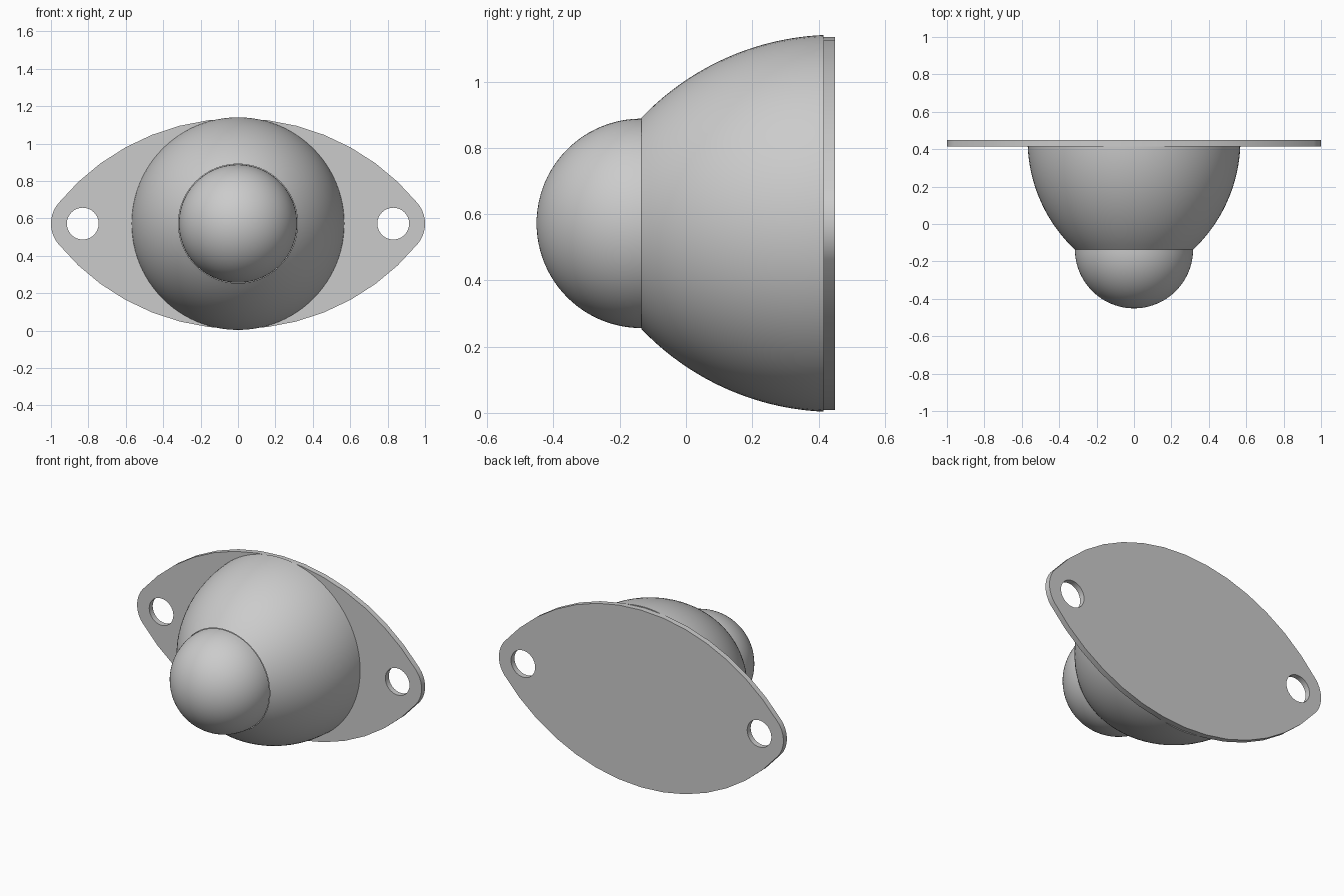
import bpy, bmesh
from math import sin, cos, pi, sqrt, atan2, radians
from mathutils import Vector

cube = bpy.data.objects.get("Cube")
if cube:
    bpy.data.objects.remove(cube, do_unlink=True)

CENTRE_Z = 0.572
PLATE_FRONT, PLATE_BACK = 0.415, 0.45
JOIN_Y, BALL_R = -0.135, 0.316

grey = bpy.data.materials.new("plain grey")
grey.use_nodes = True
grey.diffuse_color = (0.6, 0.6, 0.6, 1)
grey.node_tree.nodes["Principled BSDF"].inputs["Base Color"].default_value = (0.6, 0.6, 0.6, 1)


def finish(name, bm, angle):
    bmesh.ops.recalc_face_normals(bm, faces=bm.faces)
    mesh = bpy.data.meshes.new(name)
    bm.to_mesh(mesh)
    bm.free()
    mesh.materials.append(grey)
    obj = bpy.data.objects.new(name, mesh)
    obj.location.z = CENTRE_Z
    bpy.context.collection.objects.link(obj)
    bpy.ops.object.select_all(action='DESELECT')
    obj.select_set(True)
    bpy.context.view_layer.objects.active = obj
    bpy.ops.object.shade_smooth_by_angle(angle=radians(angle))
    return obj


def lathe(name, profile, steps=96):
    """Spin (y, radius) points around the y axis; an end on the axis closes it."""
    bm = bmesh.new()
    verts = [bm.verts.new((r, y, 0)) for y, r in profile]
    edges = [bm.edges.new(pair) for pair in zip(verts, verts[1:])]
    bmesh.ops.spin(bm, geom=verts + edges, cent=(0, 0, 0), axis=(0, 1, 0),
                   angle=2 * pi, steps=steps)
    bmesh.ops.remove_doubles(bm, verts=bm.verts, dist=0.0001)
    return finish(name, bm, 40)


def arc(cx, cz, r, start, end, steps):
    return [(cx + r * cos(start + (end - start) * i / steps),
             cz + r * sin(start + (end - start) * i / steps)) for i in range(steps + 1)]


# Mounting plate: two wide arcs joined tangentially by two small end arcs
HALF_H, END_X, END_R, HOLE_R = 0.563, 0.83, 0.17, 0.085
wide_r = (END_X ** 2 + HALF_H ** 2 - END_R ** 2) / (2 * (HALF_H - END_R))
drop = wide_r - HALF_H
a = atan2(drop, END_X)
outline = (arc(0, -drop, wide_r, a, pi - a, 14)
           + arc(-END_X, 0, END_R, pi - a, pi + a, 10)[1:]
           + arc(0, drop, wide_r, pi + a, 2 * pi - a, 14)[1:]
           + arc(END_X, 0, END_R, -a, a, 10)[1:-1])
holes = [arc(side * END_X, 0, HOLE_R, 0, 2 * pi, 32)[:-1] for side in (-1, 1)]

bm = bmesh.new()
for loop in [outline] + holes:
    verts = [bm.verts.new((x, PLATE_FRONT, z)) for x, z in loop]
    for i, v in enumerate(verts):
        bm.edges.new((v, verts[i - 1]))
bmesh.ops.triangle_fill(bm, use_beauty=True, edges=bm.edges[:], normal=(0, -1, 0))
extruded = bmesh.ops.extrude_face_region(bm, geom=bm.faces[:], use_keep_orig=True)
moved = [g for g in extruded["geom"] if isinstance(g, bmesh.types.BMVert)]
bmesh.ops.translate(bm, verts=moved, vec=Vector((0, PLATE_BACK - PLATE_FRONT, 0)))
finish("mounting_plate", bm, 30)

# Flared dome: circular arc from the ball joint out to the plate
DOME_R, ARC_OFFSET = 0.808, 0.239
dome = []
for i in range(25):
    y = JOIN_Y + (PLATE_FRONT - JOIN_Y) * i / 24
    dome.append((y, sqrt(DOME_R ** 2 - (PLATE_BACK - y) ** 2) - ARC_OFFSET))
lathe("flared_dome", dome + [(PLATE_FRONT, 0)])

# Rounded nose: half ball on the front of the dome
nose = [(JOIN_Y - BALL_R * cos(t), BALL_R * sin(t))
        for t in (pi / 2 * i / 24 for i in range(25))]
lathe("rounded_nose", nose)
